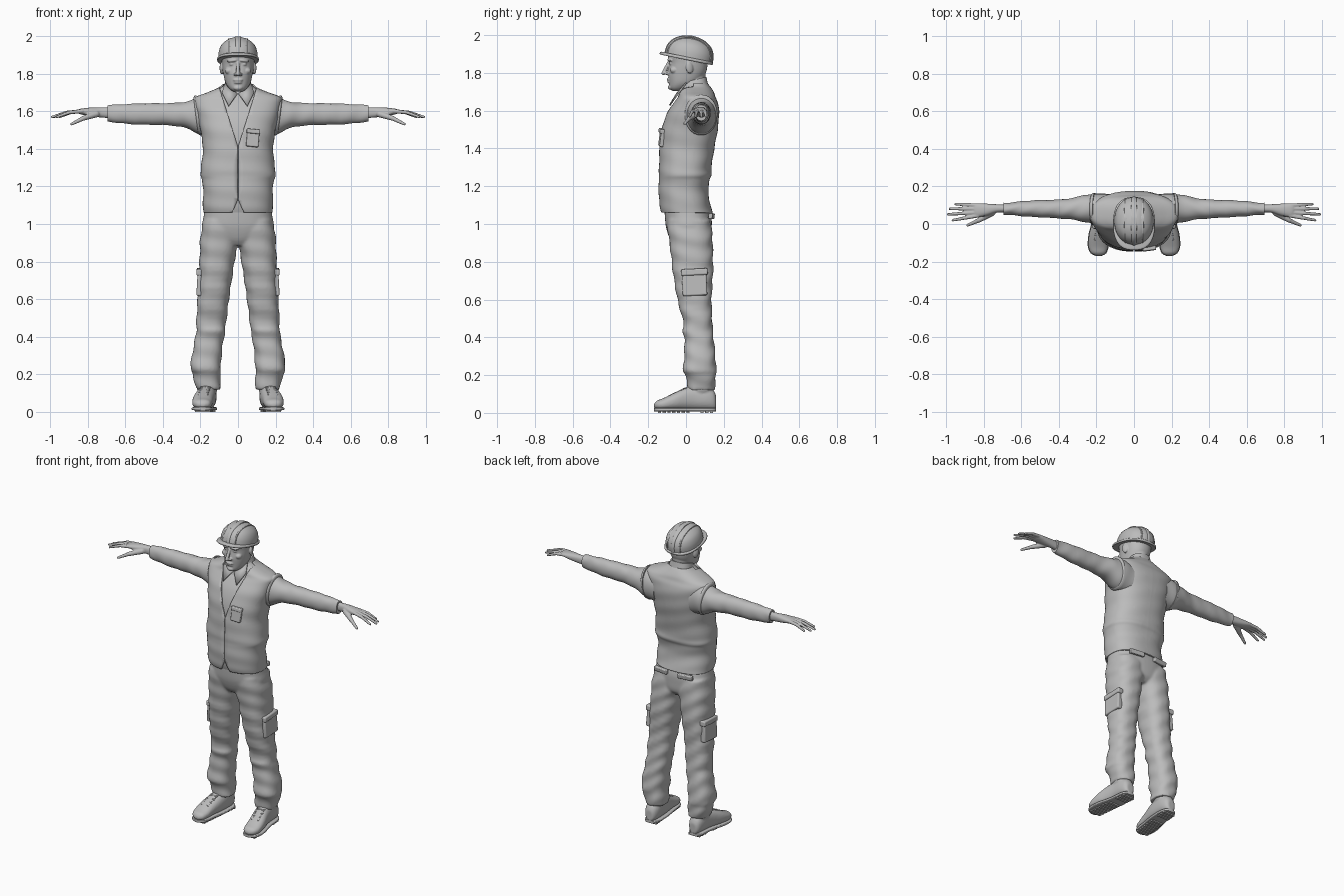
import bpy, bmesh, math
from mathutils import Vector, Matrix, Euler

cube = bpy.data.objects.get("Cube")
if cube:
    bpy.data.objects.remove(cube, do_unlink=True)

grey = bpy.data.materials.new("plain_grey")
grey.use_nodes = True
grey.diffuse_color = (0.5, 0.5, 0.5, 1)
grey.node_tree.nodes["Principled BSDF"].inputs["Base Color"].default_value = grey.diffuse_color


def spline(st, sub):
    """Smoothly interpolate a list of stations."""
    rows = [Vector(s) for s in st]
    out = []
    for i in range(len(rows) - 1):
        a, b, c, d = rows[max(i - 1, 0)], rows[i], rows[i + 1], rows[min(i + 2, len(rows) - 1)]
        for k in range(sub):
            t = k / sub
            out.append(b + (c - a) * (t / 2) + (a * 2 - b * 5 + c * 4 - d) * (t * t / 2)
                       + (b * 3 - a - c * 3 + d) * (t ** 3 / 2))
    return out + [rows[-1]]


def loft(bm, st, axis="z", p=2.4, n=48, sub=5, cap=True, fold=0):
    """Skin rounded sections; a station is (position, low u, high u, low v, high v)."""
    rings = []
    for t, u0, u1, v0, v1 in spline(st, sub):
        ring = []
        for j in range(n):
            a = math.tau * j / n
            f = fold * math.sin(60 * t + 2.5 * math.cos(a) + math.sin(2 * a))
            c, s = math.cos(a), math.sin(a)
            u = (u0 + u1) / 2 + ((u1 - u0) / 2 + f) * math.copysign(abs(c) ** (2 / p), c)
            v = (v0 + v1) / 2 + ((v1 - v0) / 2 + f) * math.copysign(abs(s) ** (2 / p), s)
            ring.append(bm.verts.new({"x": (t, u, v), "y": (u, t, v), "z": (u, v, t)}[axis]))
        rings.append(ring)
    for a, b in zip(rings, rings[1:]):
        for j in range(n):
            k = (j + 1) % n
            bm.faces.new((a[j], a[k], b[k], b[j]))
    if cap:
        bm.faces.new(rings[0][::-1])
        bm.faces.new(rings[-1])


def ball(bm, loc, rad, rot=(0, 0, 0)):
    m = Matrix.LocRotScale(Vector(loc), Euler(rot), Vector(rad))
    bmesh.ops.create_uvsphere(bm, u_segments=20, v_segments=14, radius=1, matrix=m)


def box(bm, loc, size, rot=(0, 0, 0)):
    bmesh.ops.create_cube(bm, size=1, matrix=Matrix.LocRotScale(Vector(loc), Euler(rot), Vector(size)))


def rod(bm, p, q, r0, r1):
    p, q = Vector(p), Vector(q)
    m = Matrix.Translation((p + q) / 2) @ (q - p).to_track_quat("Z", "Y").to_matrix().to_4x4()
    bmesh.ops.create_cone(bm, cap_ends=True, segments=14, radius1=r0, radius2=r1,
                          depth=(q - p).length, matrix=m)
    ball(bm, p, (r0,) * 3)
    ball(bm, q, (r1,) * 3)


def finish(bm, name, mirror=False, voxel=0, soften=3, bevel=0, solid=0):
    bmesh.ops.recalc_face_normals(bm, faces=bm.faces)
    me = bpy.data.meshes.new(name)
    bm.to_mesh(me)
    bm.free()
    ob = bpy.data.objects.new(name, me)
    bpy.context.collection.objects.link(ob)
    me.materials.append(grey)
    bpy.ops.object.select_all(action="DESELECT")
    ob.select_set(True)
    bpy.context.view_layer.objects.active = ob
    bpy.ops.object.shade_smooth_by_angle(angle=0.7)
    if solid:
        mod = ob.modifiers.new("thickness", "SOLIDIFY")
        mod.thickness, mod.offset = solid, -1
    if bevel:
        mod = ob.modifiers.new("soft_edges", "BEVEL")
        mod.width, mod.segments = bevel, 3
    if voxel:
        mod = ob.modifiers.new("blend", "REMESH")
        mod.mode, mod.voxel_size, mod.use_smooth_shade = "VOXEL", voxel, True
        mod = ob.modifiers.new("soften", "SMOOTH")
        mod.factor, mod.iterations = 0.5, soften
    if mirror:
        ob.modifiers.new("other_side", "MIRROR")
    return ob


# Vest: open shell with neck opening, front slit and hem notch, over a shirt
torso = [(1.06, .185, -.13, .14), (1.1, .187, -.14, .13), (1.17, .185, -.145, .118),
         (1.23, .19, -.145, .125), (1.26, .2, -.143, .135), (1.3, .197, -.143, .135),
         (1.4, .187, -.14, .15), (1.5, .2, -.13, .168), (1.58, .217, -.105, .175),
         (1.64, .23, -.07, .17), (1.675, .226, -.045, .155), (1.7, .165, -.04, .145),
         (1.725, .105, -.035, .13), (1.745, .08, -.025, .115)]
bm = bmesh.new()
loft(bm, [(z, -w, w, f, b) for z, w, f, b in torso], n=64, cap=False, fold=.0015)
SLOPE, NOTCH = .315, .45
for co, no in [((0, .04, 0), (0, 1, 0))] + [
        cut for s in (1, -1) for cut in (((0, 0, 1.41), (s, 0, -SLOPE)),
                                         ((0, 0, 1.13), (s, 0, NOTCH)),
                                         ((s * .0015, 0, 0), (1, 0, 0)))]:
    bmesh.ops.bisect_plane(bm, geom=bm.verts[:] + bm.edges[:] + bm.faces[:], plane_co=co, plane_no=no)
gone = []
for f in bm.faces:
    c = f.calc_center_median()
    if c.y < .04 and abs(c.x) < max(SLOPE * (c.z - 1.41), NOTCH * (1.13 - c.z), .0015):
        gone.append(f)
bmesh.ops.delete(bm, geom=gone, context="FACES")
finish(bm, "vest", solid=.008)

bm = bmesh.new()
loft(bm, [(z, -w + .012, w - .012, f + .012, b - .012) for z, w, f, b in torso])
finish(bm, "shirt")

# Chest pocket with flap
bm = bmesh.new()
box(bm, (.078, -.124, 1.455), (.066, .03, .09), (-.12, .1, .12))
box(bm, (.081, -.125, 1.492), (.072, .034, .024), (-.12, .1, .12))
finish(bm, "chest_pocket", bevel=.006)

# Collar band and points
bm = bmesh.new()
loft(bm, [(1.69, -.085, .085, -.045, .125), (1.73, -.075, .075, -.03, .115),
          (1.765, -.066, .066, -.025, .108)])
for v in bm.verts:
    v.co.z += .25 * (v.co.y - .05)
finish(bm, "collar_band")
bm = bmesh.new()
bm.faces.new([bm.verts.new(c) for c in ((.004, -.05, 1.695), (.05, -.09, 1.63),
                                        (.085, -.04, 1.7), (.07, -.002, 1.75))])
finish(bm, "collar_points", mirror=True, solid=.008)

# Sleeves and armhole trims
bm = bmesh.new()
loft(bm, [(.13, 0, .16, 1.47, 1.67), (.2, 0, .16, 1.475, 1.675), (.26, .01, .155, 1.505, 1.655),
          (.32, .022, .14, 1.52, 1.645), (.4, .03, .13, 1.527, 1.643), (.55, .038, .125, 1.53, 1.64),
          (.65, .047, .115, 1.54, 1.635), (.695, .05, .113, 1.545, 1.632)], "x", 2.1, 32, fold=.0015)
finish(bm, "sleeve", mirror=True)
bm = bmesh.new()
loft(bm, [(.21, -.006, .166, 1.47, 1.685), (.222, -.005, .165, 1.475, 1.682),
          (.228, .005, .155, 1.485, 1.672)], "x", 2.1, 40)
for v in bm.verts:
    v.co.x += .12 * (v.co.z - 1.6)
finish(bm, "armhole_trim", mirror=True)

# Hands: palm and bent fingers blended together
bm = bmesh.new()
loft(bm, [(.67, .062, .102, 1.562, 1.62), (.73, .06, .105, 1.567, 1.621), (.78, .045, .108, 1.572, 1.62),
          (.83, .037, .11, 1.582, 1.615), (.85, .043, .106, 1.588, 1.61)], "x", 2.3, 24)
for base, tip, reach in ((.099, .106, .95), (.081, .081, .98), (.062, .051, .99), (.045, .02, .965)):
    mid = ((.83 + reach) / 2, (base + tip) / 2, 1.594)
    rod(bm, (.83, base, 1.6), mid, .011, .0095)
    rod(bm, mid, (reach, tip, 1.57), .0095, .007)
rod(bm, (.755, .06, 1.585), (.825, .02, 1.562), .018, .013)
rod(bm, (.825, .02, 1.562), (.885, -.006, 1.532), .012, .008)
finish(bm, "hand", mirror=True, voxel=.004, soften=2)

# Head: skull, neck and facial features blended together
bm = bmesh.new()
loft(bm, [(z, -w, w, f, b) for z, w, f, b in (
    (1.705, .025, -.072, -.02), (1.72, .046, -.086, .02), (1.75, .066, -.09, .07),
    (1.8, .078, -.095, .105), (1.85, .085, -.089, .115), (1.9, .086, -.095, .12), (1.95, .06, -.06, .09))],
    p=2.2)
loft(bm, [(1.66, -.075, .075, -.04, .11), (1.72, -.06, .06, -.022, .1), (1.82, -.06, .06, -.02, .105)], p=2)
rod(bm, (0, -.092, 1.853), (0, -.119, 1.799), .009, .011)
ball(bm, (0, -.09, 1.766), (.026, .013, .007))
ball(bm, (0, -.088, 1.753), (.022, .012, .007))
ball(bm, (0, -.08, 1.724), (.024, .016, .014))
for s in (1, -1):
    ball(bm, (s * .014, -.102, 1.797), (.01, .012, .008))
    ball(bm, (s * .032, -.084, 1.869), (.028, .014, .008), (0, s * .1, s * .3))
    ball(bm, (s * .032, -.076, 1.85), (.015, .014, .009))
    ball(bm, (s * .048, -.063, 1.815), (.022, .022, .018))
    ball(bm, (s * .087, .018, 1.828), (.01, .02, .032), (.15, 0, s * .3))
finish(bm, "head", voxel=.004, soften=2)

# Hard hat: shell, brim and crown ridges, tilted back
shell = [(0, .105, .127), (.04, .103, .124), (.075, .09, .107), (.1, .064, .077), (.114, .034, .042),
         (.12, .004, .005)]


def hat_part(name, stations, x=0, **kw):
    bm = bmesh.new()
    loft(bm, stations, **kw)
    ob = finish(bm, name)
    ob.location, ob.rotation_euler = (x, .013, 1.875), (-.2, 0, 0)


hat_part("helmet_shell", [(z, -w, w, -d, d) for z, w, d in shell], p=2.1)
hat_part("helmet_brim", [(z, -.108 - e, .108 + e, -.152 - e, .13 + e) for z, e in
                         ((-.008, 0), (-.004, .003), (.004, .002), (.008, -.004))], p=2.5)
hat_part("crown_ridge", [(z * 1.03, -.017, .017, -d * 1.03, d * 1.03) for z, w, d in shell], p=5)
for side, x in (("left", .045), ("right", -.045)):
    hat_part(side + "_ridge", [(z * .94, -.008, .008, -d * .94, d * .94) for z, w, d in shell], x, p=4)

# Trousers: hips and both legs blended together
leg = [(.12, .09, .222, .012, .15), (.16, .092, .232, .005, .156), (.2, .095, .24, -.005, .158),
       (.23, .092, .253, -.015, .16), (.3, .088, .245, -.01, .155), (.38, .078, .23, -.008, .148),
       (.43, .068, .222, -.018, .142), (.47, .064, .222, -.012, .14), (.6, .048, .215, -.045, .135),
       (.75, .026, .207, -.07, .143), (.86, .008, .203, -.082, .142), (.93, -.01, .2, -.092, .14),
       (1.02, 0, .185, -.1, .13)]
bm = bmesh.new()
loft(bm, [(z, -w, w, f, b) for z, w, f, b in (
    (.885, .08, -.06, .1), (.92, .15, -.085, .13), (.98, .19, -.105, .136),
    (1.04, .183, -.112, .134), (1.11, .172, -.115, .112))])
for s in (1, -1):
    loft(bm, [(z, *sorted((s * a, s * b)), f, k) for z, a, b, f, k in leg], fold=.003)
finish(bm, "trousers", voxel=.008)

# Thigh pockets and back pocket flaps
bm = bmesh.new()
box(bm, (.2, .045, .685), (.036, .13, .13), (.05, -.06, 0))
box(bm, (.2, .045, .745), (.042, .14, .035), (.05, -.06, 0))
finish(bm, "thigh_pocket", mirror=True, bevel=.008)
bm = bmesh.new()
box(bm, (.09, .135, 1.042), (.1, .022, .03), (-.15, 0, -.12))
finish(bm, "back_pocket_flap", mirror=True, bevel=.005)

# Boots: upper, sole, treads and laces
foot = [(-.17, .175, .2, .03, .045), (-.155, .15, .228, .02, .064), (-.12, .138, .243, .015, .078),
        (-.06, .13, .24, .015, .108), (0, .12, .225, .015, .135), (.05, .115, .215, .015, .145),
        (.11, .115, .21, .015, .14), (.145, .125, .2, .015, .12), (.16, .14, .185, .02, .09)]
bm = bmesh.new()
loft(bm, foot, "y", 2.3, 32)
ball(bm, (.163, .08, .13), (.056, .065, .05))
finish(bm, "boot", mirror=True, voxel=.006, soften=2)
bm = bmesh.new()
loft(bm, [(y, a - .003, b + .003, .008, .026) for y, a, b, _, _ in foot], "y", 5, 32)
finish(bm, "boot_sole", mirror=True)
bm = bmesh.new()
for k in range(12):
    y = -.14 + k * .025
    if not .02 < y < .07:
        box(bm, (.187 - .1 * (y + .14), y, .007), (.082, .017, .014))
finish(bm, "boot_treads", mirror=True)
bm = bmesh.new()
for k in range(4):
    y, z, c = -.085 + k * .024, .096 + k * .012, .186 - k * .004
    for s in (1, -1):
        rod(bm, (c - s * .024, y, z - .005), (c + s * .024, y + .012, z - .001), .004, .004)
finish(bm, "boot_laces", mirror=True)
